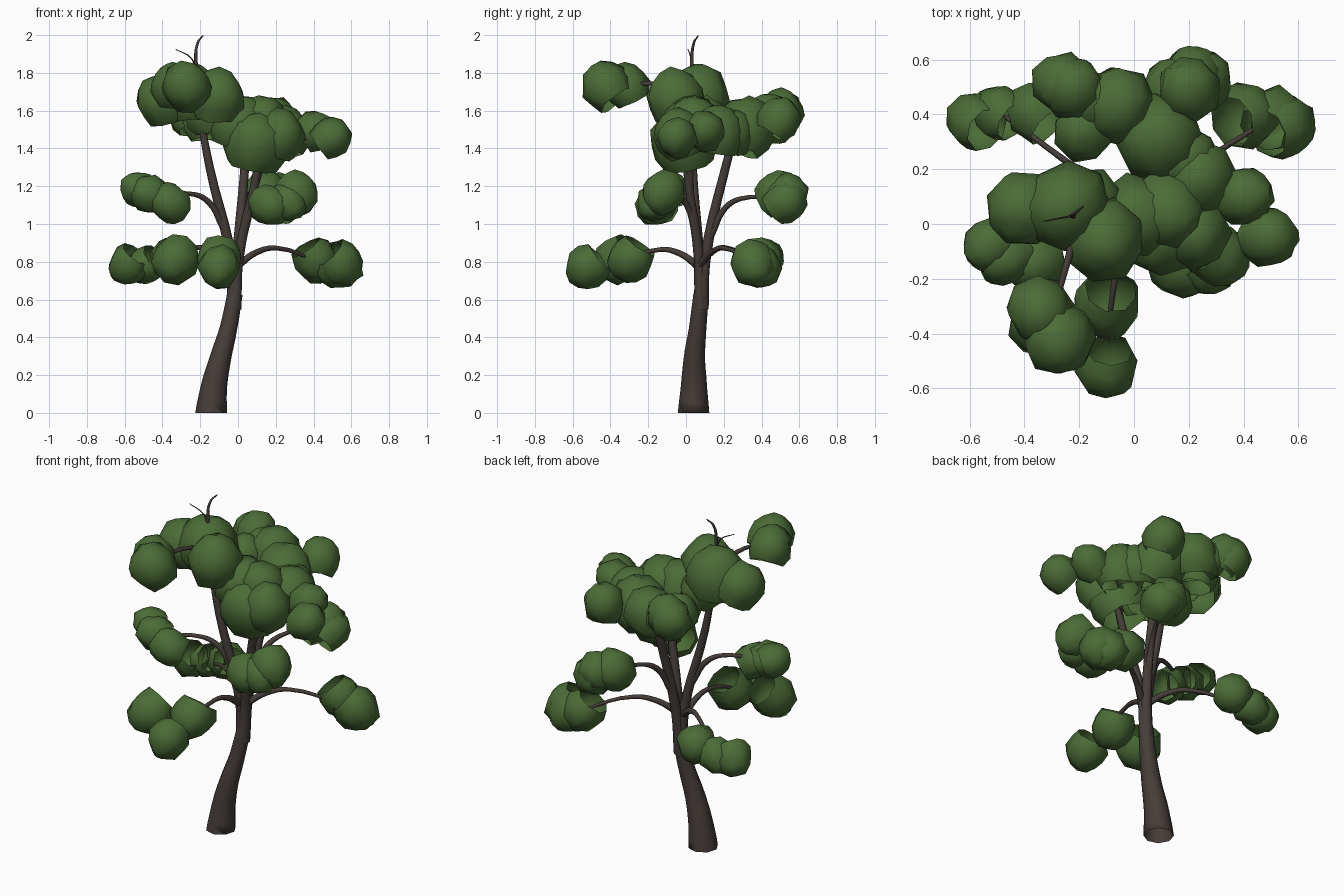
import bpy, bmesh, random
from mathutils import Vector, Matrix

if "Cube" in bpy.data.objects:
    bpy.data.objects.remove(bpy.data.objects["Cube"])

random.seed(4)


def material(name, rgb):
    m = bpy.data.materials.new(name)
    m.diffuse_color = (*rgb, 1)
    m.use_nodes = True
    m.node_tree.nodes["Principled BSDF"].inputs["Base Color"].default_value = m.diffuse_color
    return m


BARK = material("bark brown", (0.06, 0.047, 0.041))
LEAF = material("leaf green", (0.07, 0.15, 0.038))


def add_object(name, me, mat):
    me.materials.clear()
    me.materials.append(mat)
    for p in me.polygons:
        p.use_smooth = True
    ob = bpy.data.objects.new(name, me)
    bpy.context.collection.objects.link(ob)
    return ob


def tube(name, pts, r0, r1, power=1):
    """Round limb through pts, tapering from r0 to r1."""
    cu = bpy.data.curves.new(name, 'CURVE')
    cu.dimensions = '3D'
    cu.bevel_depth = 1
    cu.bevel_resolution = 2
    cu.resolution_u = 5
    sp = cu.splines.new('BEZIER')
    sp.bezier_points.add(len(pts) - 1)
    for i, (bp, p) in enumerate(zip(sp.bezier_points, pts)):
        bp.co = p
        bp.radius = r1 + (r0 - r1) * (1 - i / (len(pts) - 1)) ** power
        bp.handle_left_type = bp.handle_right_type = 'AUTO'
    tmp = bpy.data.objects.new(name + "_path", cu)
    bpy.context.collection.objects.link(tmp)
    bpy.context.view_layer.update()
    me = bpy.data.meshes.new_from_object(
        tmp.evaluated_get(bpy.context.evaluated_depsgraph_get()))
    bpy.data.objects.remove(tmp)
    return add_object(name, me, BARK)


def foliage(name, axis, blobs):
    """Clump of open leaf domes (x, y, z, radius) whose crowns point along axis."""
    bm = bmesh.new()
    for x, y, z, r in blobs:
        part = bmesh.ops.create_uvsphere(bm, u_segments=8, v_segments=7, radius=1)['verts']
        low = [v for v in part if v.co.z < -0.7]
        part = [v for v in part if v.co.z >= -0.7]
        bmesh.ops.delete(bm, geom=low, context='VERTS')
        tilt = Vector(axis).normalized() + Vector([random.uniform(-.25, .25) for _ in axis])
        m = (Matrix.Translation((x, y, z)) @ tilt.to_track_quat('Z', 'Y').to_matrix().to_4x4()
             @ Matrix.Rotation(random.uniform(0, 6), 4, 'Z'))
        for v in part:
            c = v.co * random.uniform(0.95, 1.09)
            v.co = m @ (Vector((c.x, c.y, (c.z - 0.19) * 1.08)) * r)
    me = bpy.data.meshes.new(name)
    bm.to_mesh(me)
    bm.free()
    add_object(name, me, LEAF)


def point_at(path, z):
    """Point on a rising path at height z."""
    for a, b in zip(path, path[1:]):
        if a[2] <= z <= b[2]:
            return Vector(a).lerp(Vector(b), (z - a[2]) / (b[2] - a[2]))
    return Vector(path[-1])


def branch(name, path, z, end, spread, r, rise, count=3):
    """Arching side branch with a row of leaf domes around its end."""
    start, end, spread = point_at(path, z), Vector(end), Vector(spread)
    out = end - start
    knee, mid = start + out * .2, start + out * .42
    top = end.z + .09 - .5 * out.z
    knee.z = z + (top - z) * .75
    mid.z = top
    tip = end.copy()
    tip.z -= .02
    tube(name + "_branch", [start, knee, mid, tip], .021, .008)
    axis = Vector((out.x, out.y, 0)).normalized() + Vector((0, 0, rise))
    blobs = []
    for i in range(count):
        t = 2 * i / (count - 1) - 1
        c = end + spread * t + axis.normalized() * r * .3 * (1 - abs(t))
        blobs.append((*c, r * random.uniform(.94, 1.06)))
    foliage(name + "_foliage", axis, blobs)


# Leaning trunk with a flared foot, levelled at the ground
trunk = tube("trunk", [(-.143, .04, 0), (-.125, .042, .15), (-.09, .045, .3),
                       (-.05, .062, .45), (-.016, .08, .63)], .084, .041, 1.5)
for v in trunk.data.vertices:
    v.co.z = max(v.co.z, 0) if v.co.z > .03 else 0

# Three main limbs rising out of the trunk
left = [(-.025, .08, .55), (-.035, .07, .8), (-.15, .035, 1.3), (-.215, .03, 1.65)]
right = [(-.015, .075, .55), (0, .07, .8), (.105, .005, 1.3), (.13, 0, 1.5)]
back = [(-.02, .085, .55), (-.005, .1, .8), (.04, .225, 1.36), (.05, .28, 1.56)]
tube("left_limb", left, .035, .016)
tube("right_limb", right, .035, .016)
tube("back_limb", back, .035, .016)
fork = (-.222, .03, 1.82)
tube("top_shoot", [left[-1], fork, (-.213, .042, 1.96), (-.185, .065, 1.997)], .014, .003)
tube("top_twig", [fork, (-.25, .025, 1.88), (-.33, .01, 1.925)], .005, .002)

# Side branches: low drooping, middle, and high
branch("low_right", right, .78, (.49, .38, .785), (.07, -.02, -.01), .122, -.8)
branch("low_left", left, .78, (-.48, .4, .79), (-.11, -.02, -.02), .1, -.6)
branch("low_front", left, .77, (-.1, -.42, .78), (0, -.115, -.02), .118, -.8, 2)
foliage("low_front_side_foliage", (-.3, -.6, -.6), [(-.34, -.37, .795, .125)])
branch("mid_left", left, .98, (-.455, -.12, 1.155), (-.085, .03, .035), .1, .4)
branch("mid_back", back, .94, (.2, .52, 1.15), (.05, .02, -.02), .118, .5)
branch("mid_front", right, .97, (.25, -.15, 1.12), (.07, .02, .03), .108, -.45)
branch("high_right", right, 1.18, (.46, .025, 1.485), (.045, -.075, -.02), .1, .8, 2)
branch("high_front", left, 1.55, (-.31, -.38, 1.745), (.035, -.055, 0), .125, 1, 2)
branch("high_back", back, 1.36, (-.21, .49, 1.585), (-.06, .03, .01), .115, 1.5)

# Upper canopy around the tops of the three limbs
foliage("crown_foliage", (-.1, -.1, 1),
        [(-.25, .06, 1.705, .162), (-.41, .05, 1.67, .135),
         (-.11, -.06, 1.69, .15), (-.17, .08, 1.6, .12)])
foliage("right_canopy_foliage", (.1, -.15, 1),
        [(.01, .02, 1.55, .15), (.1, -.03, 1.45, .17), (.12, .04, 1.56, .14),
         (.24, .17, 1.5, .14), (.22, -.04, 1.49, .135)])
foliage("back_canopy_foliage", (0, .3, 1),
        [(.09, .32, 1.53, .16), (-.06, .44, 1.57, .14), (-.19, .34, 1.55, .11),
         (.2, .5, 1.57, .115), (.19, .24, 1.5, .13)])
